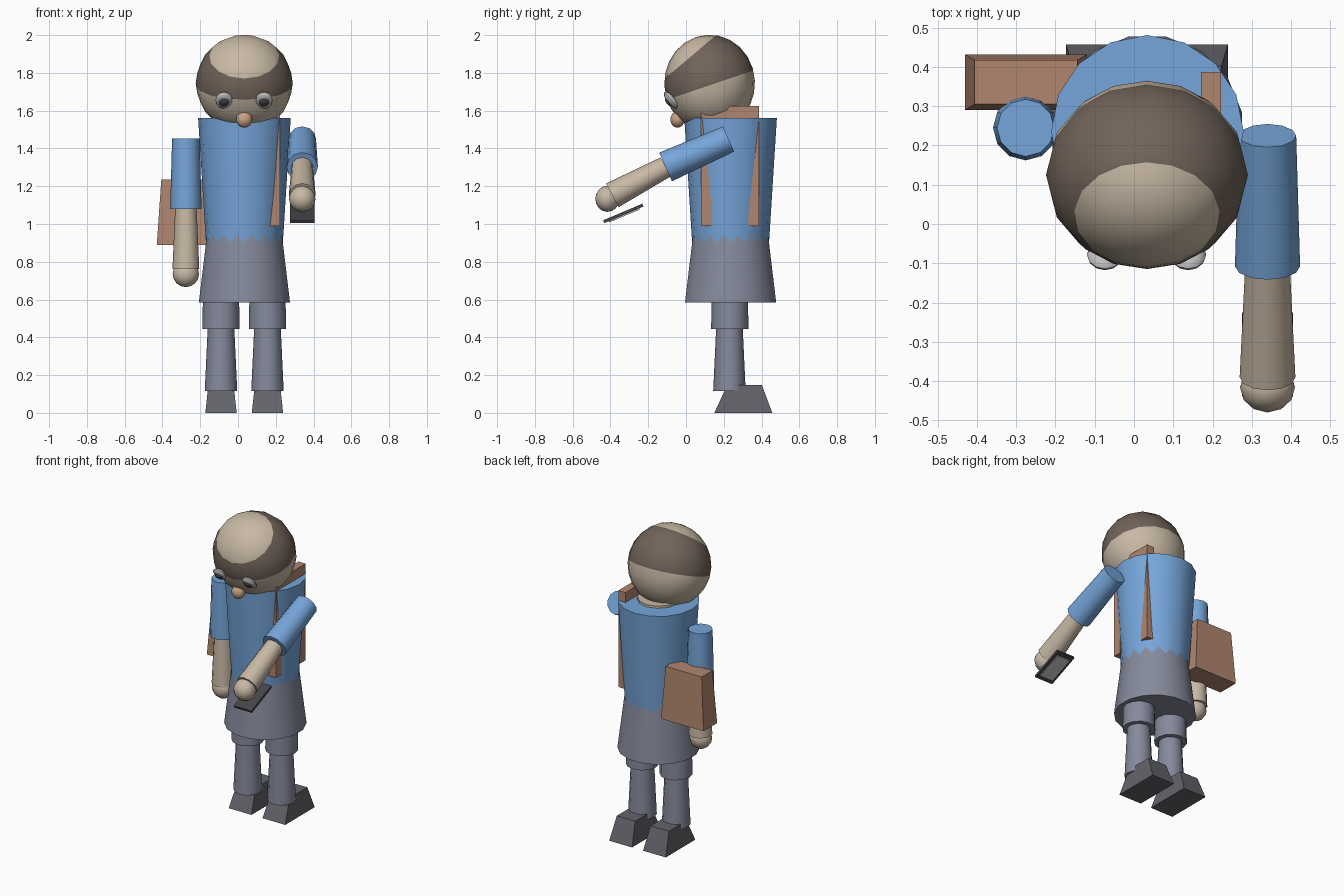
import bpy, bmesh, math
from mathutils import Vector, Matrix

if "Cube" in bpy.data.objects:
    bpy.data.objects.remove(bpy.data.objects["Cube"])


def mat(name, r, g, b):
    m = bpy.data.materials.new(name)
    m.diffuse_color = (r, g, b, 1)
    m.use_nodes = True
    m.node_tree.nodes["Principled BSDF"].inputs["Base Color"].default_value = m.diffuse_color
    return m


SKIN = mat("skin", 0.58, 0.485, 0.375)
HAIR = mat("hair_brown", 0.165, 0.125, 0.10)
BLUE = mat("shirt_blue", 0.18, 0.38, 0.70)
GREY = mat("trouser_grey", 0.235, 0.255, 0.33)
SHOE = mat("shoe_grey", 0.125, 0.125, 0.145)
BROWN = mat("bag_brown", 0.44, 0.24, 0.16)
NOSE = mat("nose_tan", 0.58, 0.36, 0.23)
WHITE = mat("eye_light_grey", 0.52, 0.52, 0.52)
DARK = mat("pupil_dark_grey", 0.06, 0.06, 0.07)


def finish(name, bm, *mats, smooth=True):
    bmesh.ops.recalc_face_normals(bm, faces=bm.faces)
    me = bpy.data.meshes.new(name)
    bm.to_mesh(me)
    bm.free()
    for m in mats:
        me.materials.append(m)
    ob = bpy.data.objects.new(name, me)
    bpy.context.collection.objects.link(ob)
    if smooth:
        bpy.context.view_layer.objects.active = ob
        ob.select_set(True)
        bpy.ops.object.shade_smooth_by_angle(angle=math.radians(40))
        ob.select_set(False)
    return ob


def tube(name, a, b, ra, rb, m, n=12, turn=0.0):
    """Tapered cylinder from point a to point b."""
    a, b = Vector(a), Vector(b)
    d = b - a
    bm = bmesh.new()
    M = (Matrix.Translation((a + b) / 2) @ d.to_track_quat('Z', 'Y').to_matrix().to_4x4()
         @ Matrix.Rotation(turn, 4, 'Z'))
    bmesh.ops.create_cone(bm, cap_ends=True, segments=n, radius1=ra, radius2=rb,
                          depth=d.length, matrix=M)
    return finish(name, bm, m)


def ball(name, c, r, m, tilt=0.0, n=12):
    """Ellipsoid with radii r, tilted around x."""
    bm = bmesh.new()
    M = (Matrix.Translation(c) @ Matrix.Rotation(math.radians(tilt), 4, 'X')
         @ Matrix.Diagonal((*r, 1)))
    bmesh.ops.create_uvsphere(bm, u_segments=n, v_segments=n * 2 // 3, radius=1, matrix=M)
    return finish(name, bm, m)


def block(name, lo, hi, m, inset=(0, 0, 0, 0)):
    """Box whose top is drawn in by inset = (x low, x high, y low, y high)."""
    bm = bmesh.new()
    bmesh.ops.create_cube(bm, size=1)
    for v in bm.verts:
        s = [int(c > 0) for c in v.co]
        v.co = [hi[i] if s[i] else lo[i] for i in range(3)]
        if s[2]:
            v.co.x += -inset[1] if s[0] else inset[0]
            v.co.y += -inset[3] if s[1] else inset[2]
    return finish(name, bm, m, smooth=False)


# Head: tilted sphere, cut into crown, hair band and face
C = Vector((0.033, 0.125, 1.745))
bm = bmesh.new()
bmesh.ops.create_uvsphere(bm, u_segments=16, v_segments=12, radius=1,
                          matrix=Matrix.Translation(C) @ Matrix.Diagonal((0.257, 0.24, 0.257, 1))
                          @ Matrix.Rotation(math.radians(33), 4, 'X'))
crown_n = Vector((0, -0.647, 0.765))
brow_n = Vector((0, -0.32, 0.947))
crown_p = C + crown_n * 0.172
brow_p = C + brow_n * -0.01
for p, nrm in ((crown_p, crown_n), (brow_p, brow_n)):
    bmesh.ops.bisect_plane(bm, geom=bm.verts[:] + bm.edges[:] + bm.faces[:],
                           plane_co=p, plane_no=nrm, dist=1e-5)
for f in bm.faces:
    c = f.calc_center_median()
    f.material_index = int((c - crown_p).dot(crown_n) < 0 and (c - brow_p).dot(brow_n) > 0)
finish("head", bm, SKIN, HAIR)

# Face
look = Vector((0, -0.77, -0.63))
for side, x in (("left", -0.074), ("right", 0.138)):
    e = Vector((x, -0.078, 1.655))
    ball(side + "_eye", e, (0.046, 0.056, 0.022), WHITE, 130)
    ball(side + "_pupil", e + look * 0.016, (0.028, 0.028, 0.014), DARK, 130)
ball("nose", (0.033, -0.045, 1.553), (0.043, 0.038, 0.043), NOSE)
tube("neck", (0.033, 0.235, 1.45), (0.033, 0.235, 1.575), 0.13, 0.13, SKIN)

# Body: tapered shirt and flared shorts meeting at a zigzag hem
tube("shirt", (0.034, 0.236, 0.86), (0.034, 0.236, 1.56), 0.201, 0.245, BLUE, 16)
tube("shorts", (0.034, 0.236, 0.585), (0.034, 0.236, 0.97), 0.246, 0.199, GREY, 16,
     math.pi / 16)

# Legs and shoes
for side, x in (("left", -0.09), ("right", 0.156)):
    tube(side + "_short_leg", (x, 0.232, 0.445), (x, 0.232, 0.64), 0.099, 0.095, GREY)
    tube(side + "_lower_leg", (x, 0.23, 0.115), (x, 0.23, 0.50), 0.086, 0.068, GREY)
    block(side + "_shoe", (x - 0.083, 0.15, 0), (x + 0.083, 0.457, 0.147), SHOE,
          (0.016, 0.016, 0.068, 0.055))

# Arms: one hanging, one reaching forward
arms = (("left", -0.276, (0.245, 1.452), (0.245, 1.08), (0.243, 0.762), (0.24, 0.735)),
        ("right", 0.34, (0.225, 1.45), (-0.108, 1.302), (-0.39, 1.152), (-0.416, 1.133)))
for side, x, shoulder, elbow, wrist, hand in arms:
    tube(side + "_sleeve", (x, *shoulder), (x, *elbow), 0.073, 0.083, BLUE)
    tube(side + "_forearm", (x, *elbow), (x, *wrist), 0.057, 0.071, SKIN)
    ball(side + "_hand", (x, *hand), (0.07, 0.064, 0.069), SKIN)

# Phone held under the right hand, screen on the underside
tilt = Matrix.Rotation(math.radians(23), 4, 'X')
for name, z, size, m in (("phone", 0, (0.13, 0.225, 0.016), DARK),
                         ("phone_screen", -0.011, (0.095, 0.175, 0.008), WHITE)):
    bm = bmesh.new()
    bmesh.ops.create_cube(bm, size=1, matrix=Matrix.Translation((0.34, -0.332, 1.056)) @ tilt
                          @ Matrix.Translation((0, 0, z)) @ Matrix.Diagonal((*size, 1)))
    finish(name, bm, m, smooth=False)

# Shoulder strap and satchel
block("strap_front", (0.17, 0.08, 0.99), (0.222, 0.135, 1.6), BROWN)
block("strap_back", (0.17, 0.33, 0.99), (0.222, 0.387, 1.6), BROWN)
block("strap_top", (0.17, 0.08, 1.55), (0.222, 0.387, 1.625), BROWN)
block("satchel", (-0.43, 0.29, 0.89), (-0.12, 0.432, 1.235), BROWN,
      (0.024, 0.024, 0.015, 0.015))
